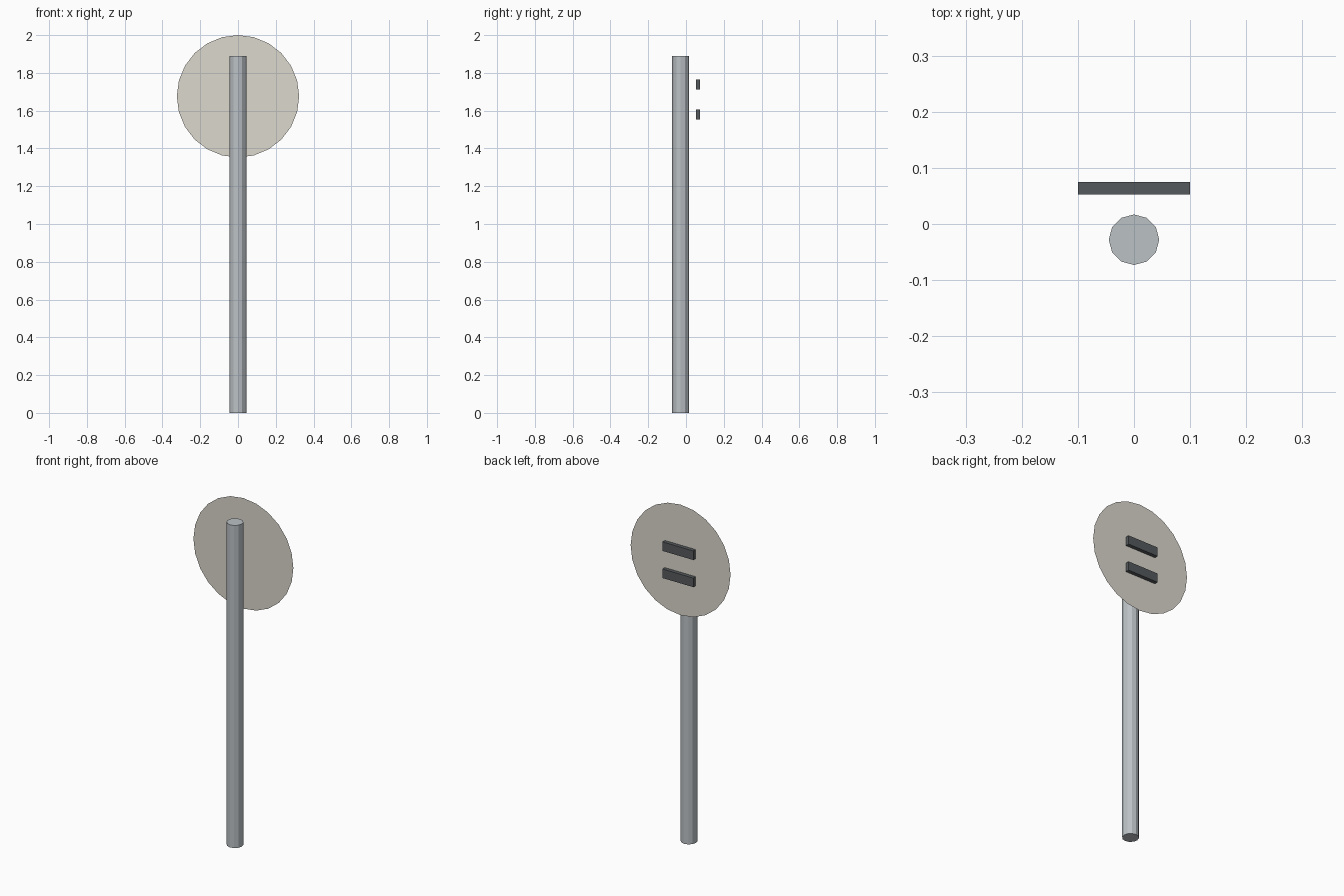
import bpy
import bmesh
from math import radians
from mathutils import Matrix

default = bpy.data.objects.get("Cube")
if default:
    bpy.data.objects.remove(default, do_unlink=True)


def make_material(name, rgb):
    mat = bpy.data.materials.new(name)
    mat.use_nodes = True
    color = (*rgb, 1.0)
    mat.diffuse_color = color
    mat.node_tree.nodes["Principled BSDF"].inputs["Base Color"].default_value = color
    return mat


def add_object(name, bm, location, mat):
    mesh = bpy.data.meshes.new(name)
    bm.to_mesh(mesh)
    bm.free()
    mesh.materials.append(mat)
    obj = bpy.data.objects.new(name, mesh)
    obj.location = location
    bpy.context.collection.objects.link(obj)
    return obj


steel = make_material("galvanised_grey", (0.497, 0.533, 0.558))
panel = make_material("warm_pale_grey", (0.716, 0.687, 0.625))
dark = make_material("dark_grey", (0.093, 0.102, 0.109))

# Twelve-sided post
post_height = 1.89
bm = bmesh.new()
bmesh.ops.create_cone(bm, cap_ends=True, segments=12, radius1=0.045,
                      radius2=0.045, depth=post_height)
add_object("post", bm, (0, -0.028, post_height / 2), steel)

# Thin round sign panel, standing upright behind the post
bm = bmesh.new()
bmesh.ops.create_circle(bm, cap_ends=True, segments=24, radius=0.324,
                        matrix=Matrix.Rotation(radians(90), 4, "X"))
add_object("sign_panel", bm, (0, 0.05, 1.676), panel)

# Two horizontal mounting bars on the back of the panel
for name, z in (("upper_bar", 1.738), ("lower_bar", 1.579)):
    bm = bmesh.new()
    bmesh.ops.create_cube(bm, size=1, matrix=Matrix.Diagonal((0.2, 0.022, 0.053, 1)))
    add_object(name, bm, (0, 0.064, z), dark)
